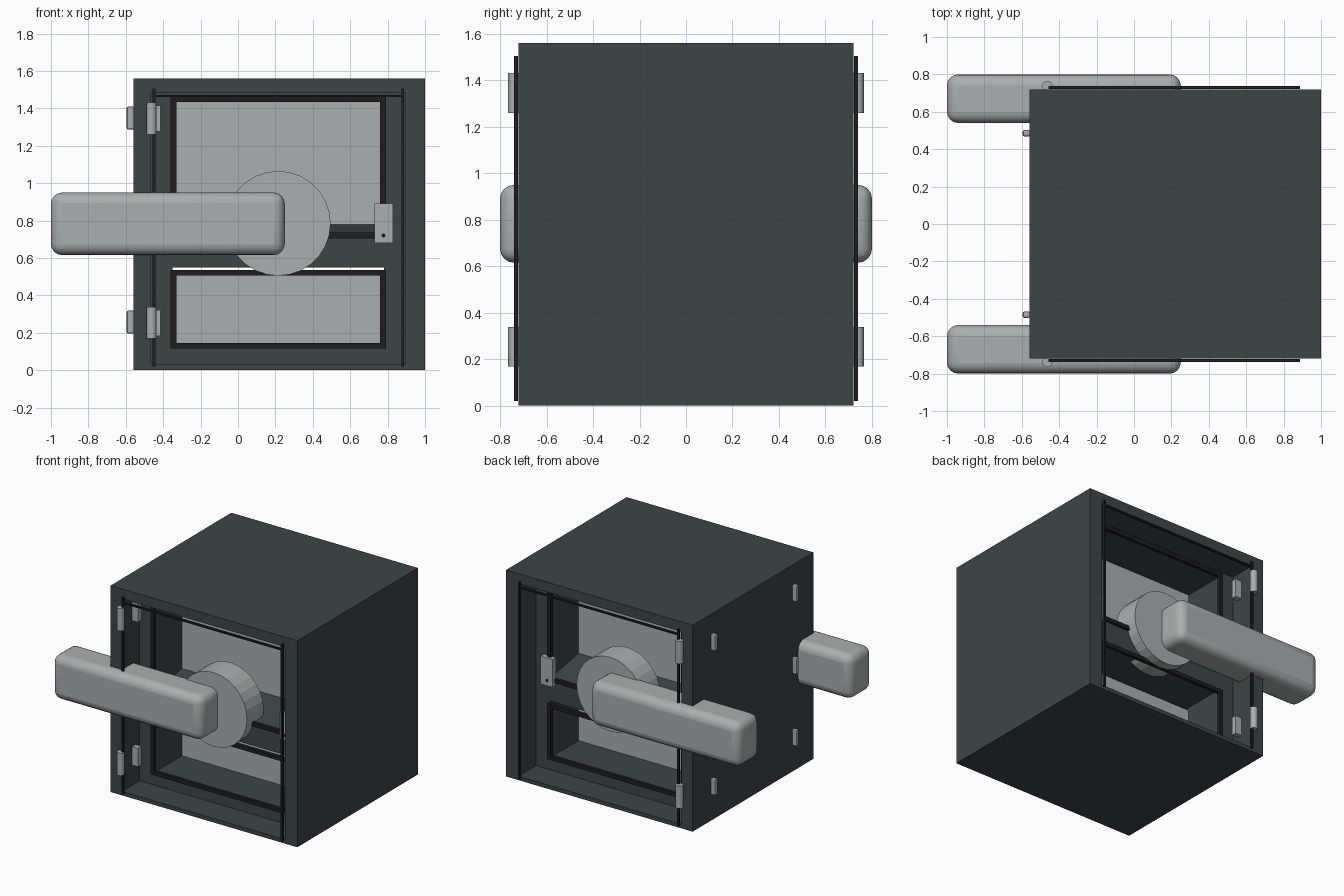
import bpy, bmesh, math
from mathutils import Vector

if "Cube" in bpy.data.objects:
    bpy.data.objects.remove(bpy.data.objects["Cube"])


def material(name, rgb):
    m = bpy.data.materials.new(name)
    m.diffuse_color = (*rgb, 1)
    m.use_nodes = True
    m.node_tree.nodes["Principled BSDF"].inputs["Base Color"].default_value = m.diffuse_color
    return m


DARK = material("dark_slate", (0.045, 0.061, 0.060))
GREY = material("light_grey", (0.40, 0.43, 0.425))
BLACK = material("rubber_black", (0.013, 0.013, 0.013))


def finish(name, bm, mat):
    bmesh.ops.recalc_face_normals(bm, faces=bm.faces)
    me = bpy.data.meshes.new(name)
    bm.to_mesh(me)
    bm.free()
    me.materials.append(mat)
    ob = bpy.data.objects.new(name, me)
    bpy.context.collection.objects.link(ob)
    return ob


def add_box(bm, x, y, z):
    vs = bmesh.ops.create_cube(bm, size=1)["verts"]
    for v in vs:
        v.co = Vector([(a + b) / 2 + c * (b - a) for c, (a, b) in zip(v.co, (x, y, z))])


def boxes(name, mat, *spans):
    bm = bmesh.new()
    for s in spans:
        add_box(bm, *s)
    return finish(name, bm, mat)


def frame_spans(x, y, z, t):
    """Four bars round a rectangle, t thick, as box spans."""
    (x0, x1), (z0, z1) = x, z
    return [((x0, x0 + t), y, z), ((x1 - t, x1), y, z),
            ((x0 + t, x1 - t), y, (z0, z0 + t)), ((x0 + t, x1 - t), y, (z1 - t, z1))]


def cylinder(name, mat, centre, r, length, sides, axis="z"):
    bm = bmesh.new()
    bmesh.ops.create_cone(bm, cap_ends=True, segments=sides, radius1=r, radius2=r, depth=length)
    ob = finish(name, bm, mat)
    ob.location = centre
    if axis == "y":
        ob.rotation_euler.x = math.pi / 2
    return ob


def smooth(ob, angle=35):
    bpy.ops.object.select_all(action="DESELECT")
    ob.select_set(True)
    bpy.context.view_layer.objects.active = ob
    bpy.ops.object.shade_smooth_by_angle(angle=math.radians(angle))


# Outer shell, open at front and back
D = (-0.72, 0.72)
boxes("outer_shell", DARK,
      ((-0.56, -0.465), D, (0, 1.56)), ((0.895, 1.0), D, (0, 1.56)),
      ((-0.465, 0.895), D, (0, 0.03)), ((-0.465, 0.895), D, (1.485, 1.56)))

# Inner liner, set back from both openings
L = (-0.51, 0.51)
boxes("inner_liner", DARK,
      ((-0.465, -0.35), L, (0.03, 1.485)), ((0.78, 0.895), L, (0.03, 1.485)),
      ((-0.35, 0.78), L, (0.03, 0.12)), ((-0.35, 0.78), L, (1.45, 1.485)))

# Middle shelf beam with a top sloping down to each opening
bm = bmesh.new()
profile = [(-0.51, 0.55), (0.51, 0.55), (0.51, 0.72), (0.17, 0.78), (-0.17, 0.78), (-0.51, 0.72)]
face = bm.faces.new([bm.verts.new((-0.35, y, z)) for y, z in profile])
new = bmesh.ops.extrude_face_region(bm, geom=[face])["geom"]
bmesh.ops.translate(bm, vec=(1.13, 0, 0), verts=[g for g in new if isinstance(g, bmesh.types.BMVert)])
finish("middle_shelf", bm, DARK)

# Everything below appears on both the front and the back
for side, s in (("front", -1), ("back", 1)):
    def span(a, b):
        return tuple(sorted((s * a, s * b)))

    # Compartment back panels
    boxes(side + "_panels", GREY,
          ((-0.35, 0.78), span(0.15, 0.17), (0.77, 1.45)),
          ((-0.35, 0.78), span(0.15, 0.17), (0.12, 0.53)))

    # Rubber seals round the two compartments
    boxes(side + "_inner_seals", BLACK,
          *frame_spans((-0.36, 0.79), span(0.505, 0.53), (0.705, 1.465), 0.03),
          *frame_spans((-0.36, 0.79), span(0.505, 0.53), (0.115, 0.535), 0.03))

    # Outer door strips
    y = span(0.722, 0.739)
    boxes(side + "_outer_strips", BLACK,
          ((-0.457, -0.442), y, (0.02, 1.505)), ((0.873, 0.888), y, (0.02, 1.505)),
          ((-0.45, 0.88), y, (1.46, 1.472)))

    # Round hub and rounded lever
    cylinder(side + "_hub", GREY, (0.215, s * 0.50, 0.785), 0.28, 0.2, 28, "y")
    lever = boxes(side + "_lever", GREY, ((-1.0, 0.25), span(0.54, 0.80), (0.615, 0.95)))
    bev = lever.modifiers.new("round", "BEVEL")
    bev.width = 0.06
    bev.segments = 4
    smooth(lever, 60)

    # Latch plate with its keyhole
    boxes(side + "_latch", GREY, ((0.73, 0.83), span(0.51, 0.55), (0.68, 0.89)))
    cylinder(side + "_keyhole", BLACK, (0.777, s * 0.551, 0.72), 0.011, 0.006, 10, "y")

    # Hinges: outer door, inner door, and side wall
    for i, z in enumerate((0.253, 1.345)):
        smooth(cylinder(f"{side}_door_hinge_{i}", GREY, (-0.463, s * 0.738, z), 0.027, 0.17, 16))
        boxes(f"{side}_inner_hinge_{i}", GREY,
              ((-0.47, -0.415), span(0.56, 0.60), (z - 0.07, z + 0.07)))
    for i, z in enumerate((0.257, 0.8, 1.348)):
        ob = boxes(f"{side}_wall_hinge_{i}", GREY,
                   ((-0.595, -0.555), span(0.468, 0.502), (z - 0.062, z + 0.062)))
        b = ob.modifiers.new("round", "BEVEL")
        b.width = 0.01
        b.segments = 2
